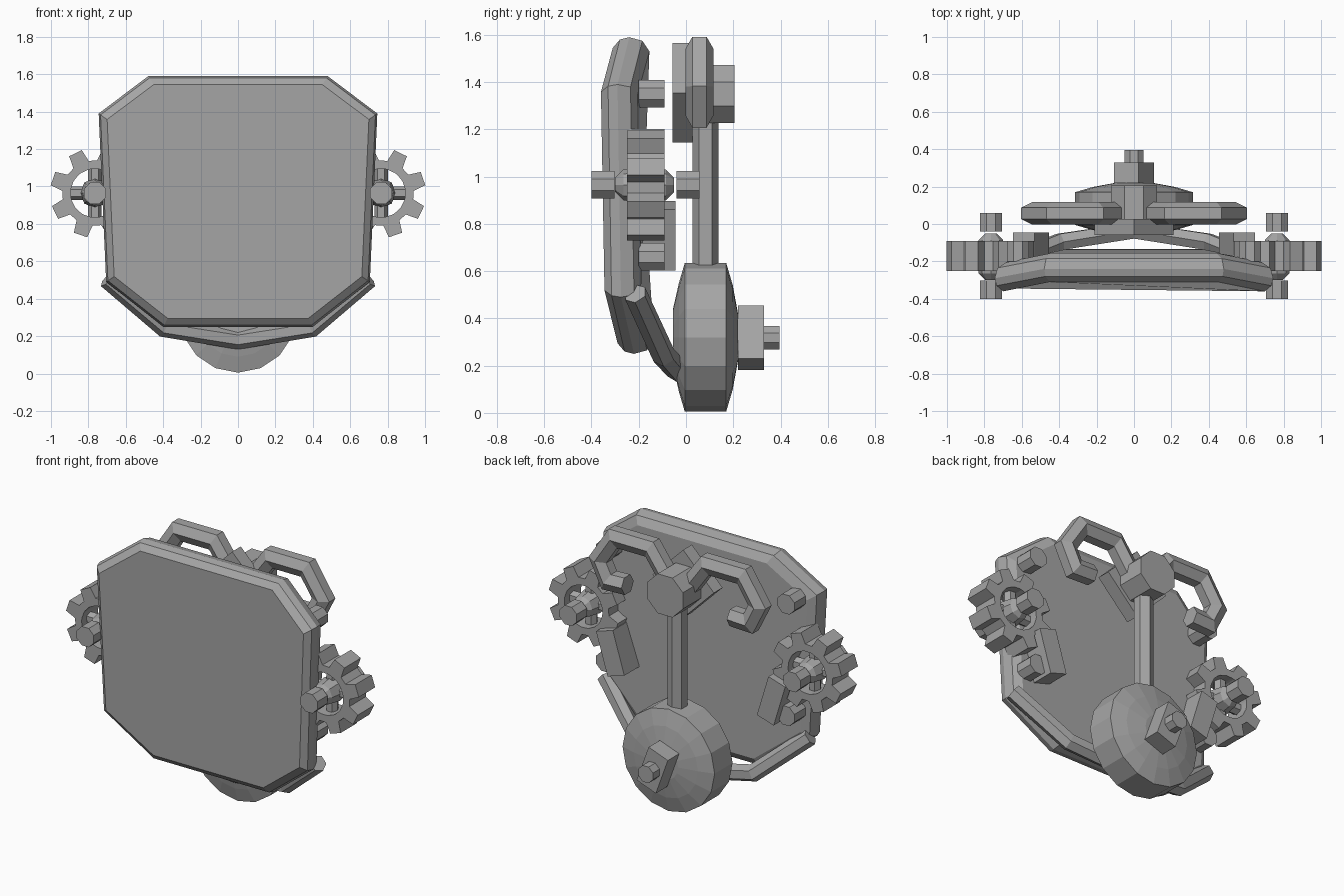
import bpy, bmesh
from math import sin, cos, pi, radians
from mathutils import Vector, Matrix

if "Cube" in bpy.data.objects:
    bpy.data.objects.remove(bpy.data.objects["Cube"])

GREY = (0.38, 0.38, 0.38, 1)
grey = bpy.data.materials.new("plain_grey")
grey.use_nodes = True
grey.diffuse_color = GREY
grey.node_tree.nodes["Principled BSDF"].inputs["Base Color"].default_value = GREY


def loft(name, rings, looped=False):
    """Skin equal-sized rings of points; cap the ends or close the loop."""
    bm = bmesh.new()
    vs = [[bm.verts.new(p) for p in ring] for ring in rings]
    n = len(vs[0])
    pairs = list(zip(vs, vs[1:])) + ([(vs[-1], vs[0])] if looped else [])
    for a, b in pairs:
        for i in range(n):
            j = (i + 1) % n
            bm.faces.new((a[i], a[j], b[j], b[i]))
    if not looped:
        bm.faces.new(vs[0])
        bm.faces.new(vs[-1][::-1])
    bmesh.ops.recalc_face_normals(bm, faces=bm.faces)
    mesh = bpy.data.meshes.new(name)
    bm.to_mesh(mesh)
    bm.free()
    mesh.materials.append(grey)
    obj = bpy.data.objects.new(name, mesh)
    bpy.context.collection.objects.link(obj)
    return obj


def circle(x, z, r, y, sides, turn=0):
    return [(x + r * cos(turn + 2 * pi * i / sides), y,
             z + r * sin(turn + 2 * pi * i / sides)) for i in range(sides)]


def turned(name, x, z, profile, sides, turn=0):
    """Lathe (radius, y) steps around an axis that runs front to back."""
    return loft(name, [circle(x, z, r, y, sides, turn) for r, y in profile])


def tube(name, path, r, sides, turn=0):
    """Sweep a regular section along a path with mitred corners."""
    path = [Vector(p) for p in path]
    rings = []
    for i, p in enumerate(path):
        d0 = (p - path[max(i - 1, 0)]).normalized()
        d1 = (path[min(i + 1, len(path) - 1)] - p).normalized()
        t = (d0 + d1).normalized()
        side = t.cross(Vector((0, 1, 0))).normalized()
        up = side.cross(t)
        stretch = 1 / max(t.dot(d1 if d1.length else d0), 0.6)
        angles = [turn + 2 * pi * k / sides for k in range(sides)]
        rings.append([p + side * r * stretch * cos(a) + up * r * sin(a) for a in angles])
    return loft(name, rings)


def box(name, centre, size, tilt=0):
    x, y, z = (s / 2 for s in size)
    obj = loft(name, [[(-x, k, -z), (x, k, -z), (x, k, z), (-x, k, z)] for k in (-y, y)])
    obj.data.transform(Matrix.Translation(centre) @ Matrix.Rotation(radians(tilt), 4, 'Y'))
    return obj


# Front plate: bevelled octagon with its top and bottom edges bent back
half = [(0.48, 1.59, 0.05), (0.745, 1.39, 0), (0.705, 0.49, 0.015), (0.40, 0.25, 0.07)]
outline = half + [(-x, z, b) for x, z, b in reversed(half)]


def plate_ring(inset, y):
    return [(x * (1 - inset / 0.74), y + b, 0.92 + (z - 0.92) * (1 - inset / 0.67))
            for x, z, b in outline]


loft("front_plate", [plate_ring(0.045, -0.36), plate_ring(0.01, -0.33),
                     plate_ring(0, -0.29), plate_ring(0.015, -0.235),
                     plate_ring(0.06, -0.205)])

# Parts repeated on both sides
GX, GZ, TEETH = 0.765, 0.965, 8
for side, s in (("left", 1), ("right", -1)):
    # Toothed wheel with open centre
    outer, inner = [], []
    for k in range(TEETH):
        for da, r in ((-15, 0.175), (-9, 0.24), (9, 0.24), (15, 0.175)):
            a = radians(19 + 360 * k / TEETH + da)
            outer.append((s * (GX + r * cos(a)), GZ + r * sin(a)))
            inner.append((s * (GX + 0.13 * cos(a)), GZ + 0.13 * sin(a)))
    front, back = -0.25, -0.09
    loft(side + "_gear", [[(x, y, z) for x, z in loop] for loop, y in
                          ((outer, front), (outer, back), (inner, back), (inner, front))], True)
    # Hub, spokes and axle ends
    turned(side + "_hub", s * GX, GZ,
           [(0.03, -0.30), (0.065, -0.265), (0.08, -0.175), (0.065, -0.085), (0.03, -0.05)], 8)
    tube(side + "_spoke_across", [(s * GX - 0.14, -0.17, GZ), (s * GX + 0.14, -0.17, GZ)], 0.036, 6)
    tube(side + "_spoke_upright", [(s * GX, -0.17, GZ - 0.14), (s * GX, -0.17, GZ + 0.14)], 0.036, 6)
    for end, y in (("front", -0.40), ("back", -0.04)):
        turned(f"{side}_axle_{end}", s * GX, GZ, [(0.063, y), (0.063, y + 0.098)], 8, pi / 8)
    # Studs and block on the back of the plate
    for level, z in (("upper", 1.35), ("lower", 0.66)):
        turned(f"{side}_{level}_stud", s * 0.62, z, [(0.063, -0.20), (0.063, -0.09)], 8, pi / 8)
    box(side + "_block", (s * 0.55, -0.13, 0.75), (0.12, 0.17, 0.27), s * 17)
    # Open hook at the top
    hook = [(0.06, 1.36), (0.19, 1.54), (0.44, 1.54), (0.545, 1.38), (0.485, 1.26), (0.36, 1.265)]
    tube(side + "_hook", [(s * x, 0.057, z) for x, z in hook], 0.06, 6, pi / 6)

# Central mount behind the plate
box("diamond_block", (0, -0.015, 1.355), (0.297, 0.085, 0.297), 45)
turned("top_cap", 0, 1.35, [(0.132, 0.02), (0.132, 0.205)], 8, pi / 8)
tube("post", [(0, 0.083, 0.5), (0, 0.083, 1.3)], 0.055, 6, pi / 6)

# Lower wheel with offset block and knob
turned("lower_wheel", 0, 0.32,
       [(0.12, -0.055), (0.23, -0.03), (0.315, -0.005), (0.315, 0.17), (0.22, 0.198), (0.10, 0.22)], 16)
box("wheel_block", (0, 0.275, 0.318), (0.14, 0.11, 0.24), -20)
turned("wheel_knob", 0, 0.318, [(0.054, 0.32), (0.054, 0.395)], 8, pi / 8)

# Curved bottom brace
brace = [(0.70, -0.215, 0.505), (0.395, -0.095, 0.245), (0, -0.035, 0.18)]
tube("bottom_brace", brace + [(-x, y, z) for x, y, z in reversed(brace[:2])], 0.05, 6)
